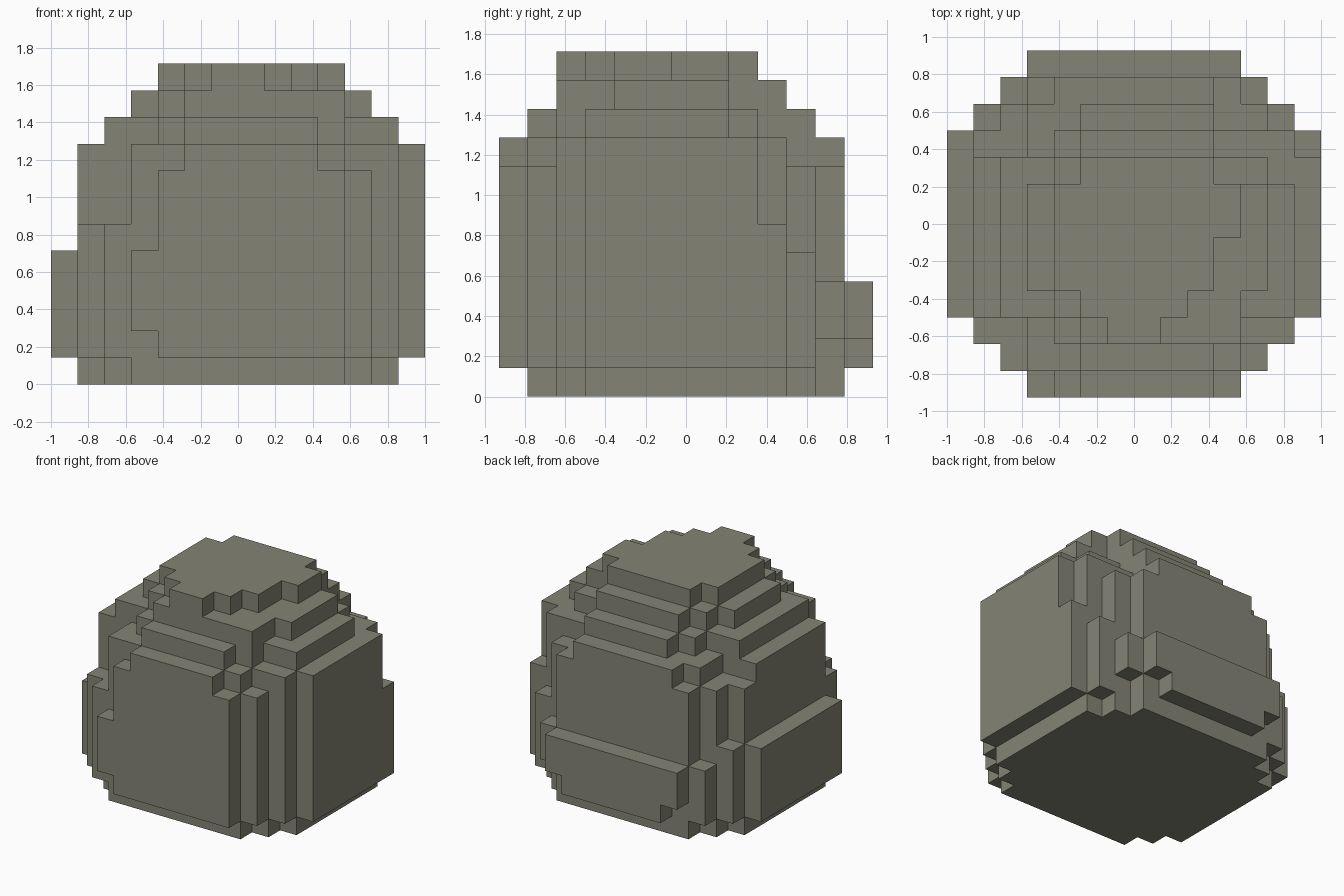
import bpy
import bmesh
import math
from mathutils import Vector

if "Cube" in bpy.data.objects:
    bpy.data.objects.remove(bpy.data.objects["Cube"], do_unlink=True)

CELL = 1 / 7            # edge of one block
NX, NY = 14, 13         # blocks across x and y

# One flat colour
stone = bpy.data.materials.new("grey_olive_stone")
stone.use_nodes = True
colour = (0.23, 0.23, 0.178, 1)
stone.diffuse_color = colour
bsdf = stone.node_tree.nodes["Principled BSDF"]
bsdf.inputs["Base Color"].default_value = colour
bsdf.inputs["Roughness"].default_value = 0.9

# Boxes in block units: x0, x1, y0, y1, z0, z1
core = [
    # footing
    (3, 11, 1, 12, 0, 1), (2, 12, 2, 11, 0, 1), (1, 13, 3, 10, 0, 1),
    # wide middle
    (0, 14, 3, 10, 1, 5), (1, 14, 3, 10, 5, 6), (1, 14, 3, 9, 6, 9),
    (1, 13, 9, 10, 6, 8), (3, 13, 9, 10, 8, 9), (1, 13, 2, 11, 1, 5),
]
front_steps = [
    (1, 13, 2, 3, 5, 6), (3, 13, 2, 3, 6, 9),
    (2, 12, 1, 2, 1, 6), (3, 12, 1, 2, 6, 8), (3, 11, 1, 2, 8, 9),
    (4, 11, 0, 1, 1, 8), (3, 11, 0, 1, 2, 5), (5, 10, 0, 1, 8, 9),
]
back_steps = [
    (2, 12, 10, 11, 5, 8), (3, 10, 10, 11, 8, 9),
    (2, 11, 11, 12, 1, 4), (2, 12, 11, 12, 2, 4),
    (3, 11, 11, 12, 4, 8), (4, 10, 11, 12, 8, 9),
    (4, 10, 12, 13, 1, 2), (3, 11, 12, 13, 2, 4),
]
crown = [
    # first tier
    (5, 10, 1, 11, 9, 10), (4, 11, 2, 3, 9, 10), (2, 13, 3, 8, 9, 10),
    (2, 12, 8, 9, 9, 10), (4, 10, 9, 10, 9, 10),
    # second tier
    (5, 11, 2, 4, 10, 11), (4, 11, 3, 4, 10, 11), (3, 12, 4, 8, 10, 11),
    (4, 10, 8, 9, 10, 11), (5, 10, 9, 10, 10, 11),
    # cap
    (6, 8, 2, 3, 11, 12), (5, 9, 3, 4, 11, 12), (4, 10, 4, 8, 11, 12),
    (4, 11, 6, 8, 11, 12), (5, 10, 8, 9, 11, 12),
]


def fill(boxes):
    """All block positions covered by the boxes."""
    return {(x, y, z)
            for x0, x1, y0, y1, z0, z1 in boxes
            for x in range(x0, x1)
            for y in range(y0, y1)
            for z in range(z0, z1)}


def build_shell(name, blocks, material):
    """Outer skin of the blocks, with flat areas merged."""
    bm = bmesh.new()
    corners = {}

    def vert(p):
        key = tuple(p)
        if key not in corners:
            corners[key] = bm.verts.new(((p[0] - NX / 2) * CELL,
                                         (p[1] - NY / 2) * CELL,
                                         p[2] * CELL))
        return corners[key]

    for block in blocks:
        for axis in range(3):
            for side in (0, 1):
                near = list(block)
                near[axis] += 1 if side else -1
                if tuple(near) in blocks:
                    continue
                # square on the open side, wound to face outward
                u, v = (axis + 1) % 3, (axis + 2) % 3
                quad = []
                for a, b in ((0, 0), (1, 0), (1, 1), (0, 1)):
                    p = list(block)
                    p[axis] += side
                    p[u] += a
                    p[v] += b
                    quad.append(vert(p))
                bm.faces.new(quad if side else quad[::-1])

    bmesh.ops.dissolve_limit(bm, angle_limit=math.radians(1),
                             verts=bm.verts[:], edges=bm.edges[:])
    mesh = bpy.data.meshes.new(name)
    bm.to_mesh(mesh)
    bm.free()
    mesh.materials.append(material)
    obj = bpy.data.objects.new(name, mesh)
    bpy.context.collection.objects.link(obj)
    return obj


build_shell("stepped_boulder", fill(core + front_steps + back_steps + crown), stone)
